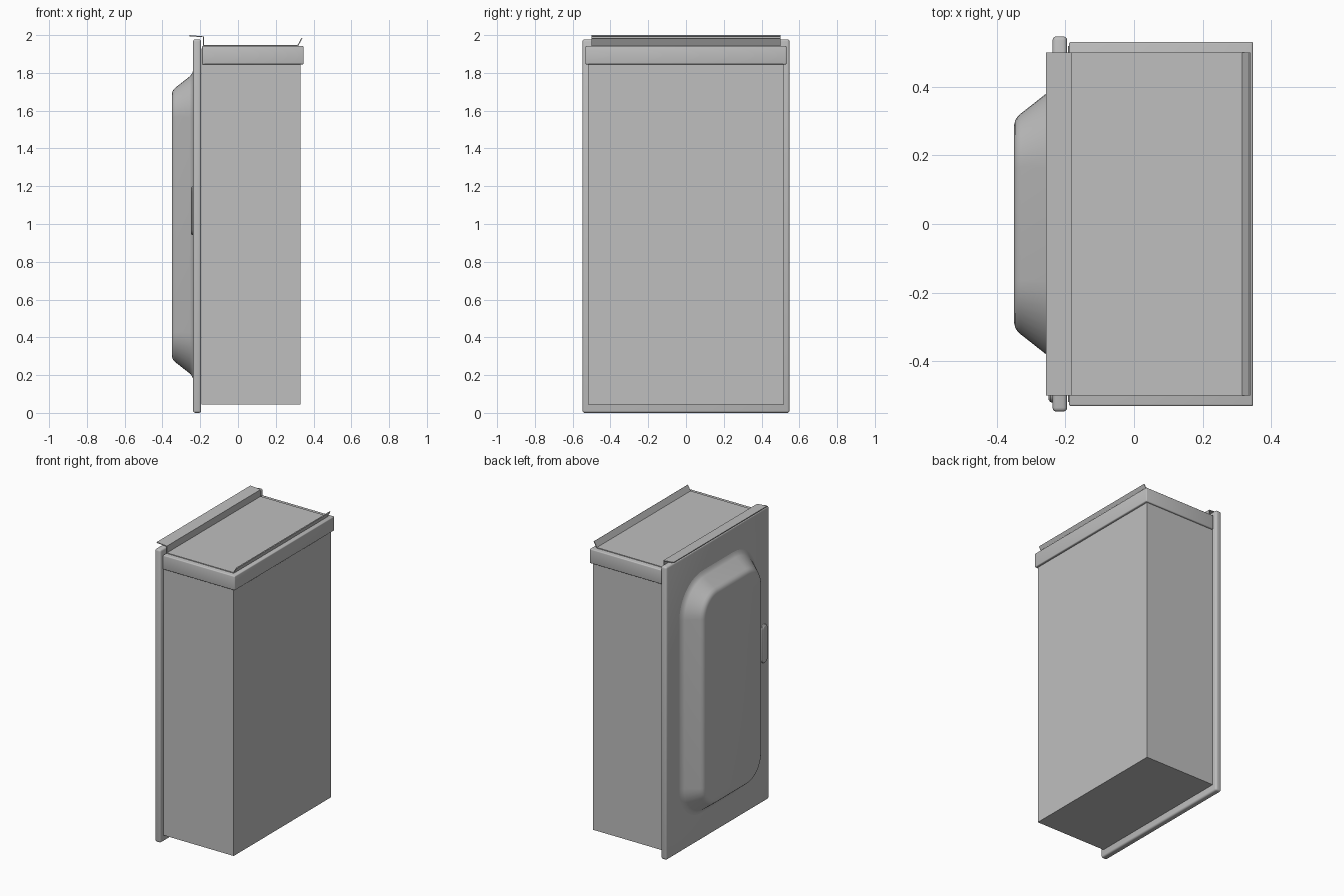
import bpy, bmesh, math

cube = bpy.data.objects.get("Cube")
if cube:
    bpy.data.objects.remove(cube, do_unlink=True)

grey = bpy.data.materials.new("painted grey metal")
grey.use_nodes = True
grey.diffuse_color = (0.52, 0.52, 0.52, 1)
grey.node_tree.nodes["Principled BSDF"].inputs["Base Color"].default_value = (0.52, 0.52, 0.52, 1)


def finish(name, bm, smooth=True):
    """Turn a bmesh into a grey object."""
    bmesh.ops.recalc_face_normals(bm, faces=bm.faces[:])
    mesh = bpy.data.meshes.new(name)
    bm.to_mesh(mesh)
    bm.free()
    mesh.materials.append(grey)
    obj = bpy.data.objects.new(name, mesh)
    bpy.context.collection.objects.link(obj)
    if smooth:
        bpy.ops.object.select_all(action="DESELECT")
        obj.select_set(True)
        bpy.context.view_layer.objects.active = obj
        bpy.ops.object.shade_smooth_by_angle(angle=math.radians(35))
    return obj


def box(name, x, y, z, bevel=0):
    """Box from (min, max) spans, optionally with rounded edges."""
    bm = bmesh.new()
    bmesh.ops.create_cube(bm, size=1)
    for v in bm.verts:
        v.co = [(s[0] + s[1]) / 2 + c * (s[1] - s[0]) for s, c in zip((x, y, z), v.co)]
    if bevel:
        bmesh.ops.bevel(bm, geom=bm.edges[:], offset=bevel, segments=3,
                        profile=0.5, affect="EDGES")
    return finish(name, bm, bevel > 0)


def raised_panel(name, cy, cz, hy, hz, radius, profile, steps=10):
    """Rounded rectangle rising towards -x; profile lists (x, inset) rings."""
    bm = bmesh.new()
    rings = []
    for x, inset in profile:
        r = radius - inset
        ring = []
        for k, (sy, sz) in enumerate(((1, 1), (-1, 1), (-1, -1), (1, -1))):
            for i in range(steps + 1):
                a = math.pi / 2 * (k + i / steps)
                ring.append(bm.verts.new((x, cy + sy * (hy - radius) + r * math.cos(a),
                                          cz + sz * (hz - radius) + r * math.sin(a))))
        rings.append(ring)
    for low, high in zip(rings, rings[1:]):
        for i in range(len(low)):
            j = (i + 1) % len(low)
            bm.faces.new((low[i], low[j], high[j], high[i]))
    bm.faces.new(rings[0])
    bm.faces.new(rings[-1])
    return finish(name, bm)


# Cabinet body and the collar around its top
box("cabinet_body", (-0.192, 0.332), (-0.52, 0.52), (0.045, 1.93))
box("top_collar", (-0.19, 0.348), (-0.532, 0.532), (1.845, 1.942), 0.006)

# Door slab with softened edges
box("door", (-0.238, -0.195), (-0.548, 0.548), (0, 1.978), 0.012)

# Pressed bulge on the door, with a fillet at its foot and a rounded rim
raised_panel("door_bulge", 0, 0.995, 0.395, 0.8, 0.23,
             [(-0.236, -0.022), (-0.24, -0.01), (-0.247, 0.004), (-0.256, 0.014),
              (-0.331, 0.073), (-0.341, 0.083), (-0.347, 0.093), (-0.35, 0.106)])

# Low latch plate near the door edge
raised_panel("door_latch", -0.49, 1.07, 0.032, 0.13, 0.03,
             [(-0.236, 0), (-0.244, 0.002), (-0.249, 0.008), (-0.25, 0.012)], 5)

# Folded roof sheet: drip edge over the door, flat roof and raised rear lip
path = [(-0.257, 1.997), (-0.183, 1.991), (-0.183, 1.945), (0.317, 1.945), (0.338, 1.983)]
bm = bmesh.new()
ends = [[bm.verts.new((x, y, z)) for x, z in path] for y in (-0.5, 0.5)]
for i in range(len(path) - 1):
    bm.faces.new((ends[0][i], ends[0][i + 1], ends[1][i + 1], ends[1][i]))
sheet = finish("roof_sheet", bm, False)
solid = sheet.modifiers.new("thickness", "SOLIDIFY")
solid.thickness = 0.006
solid.offset = 0
